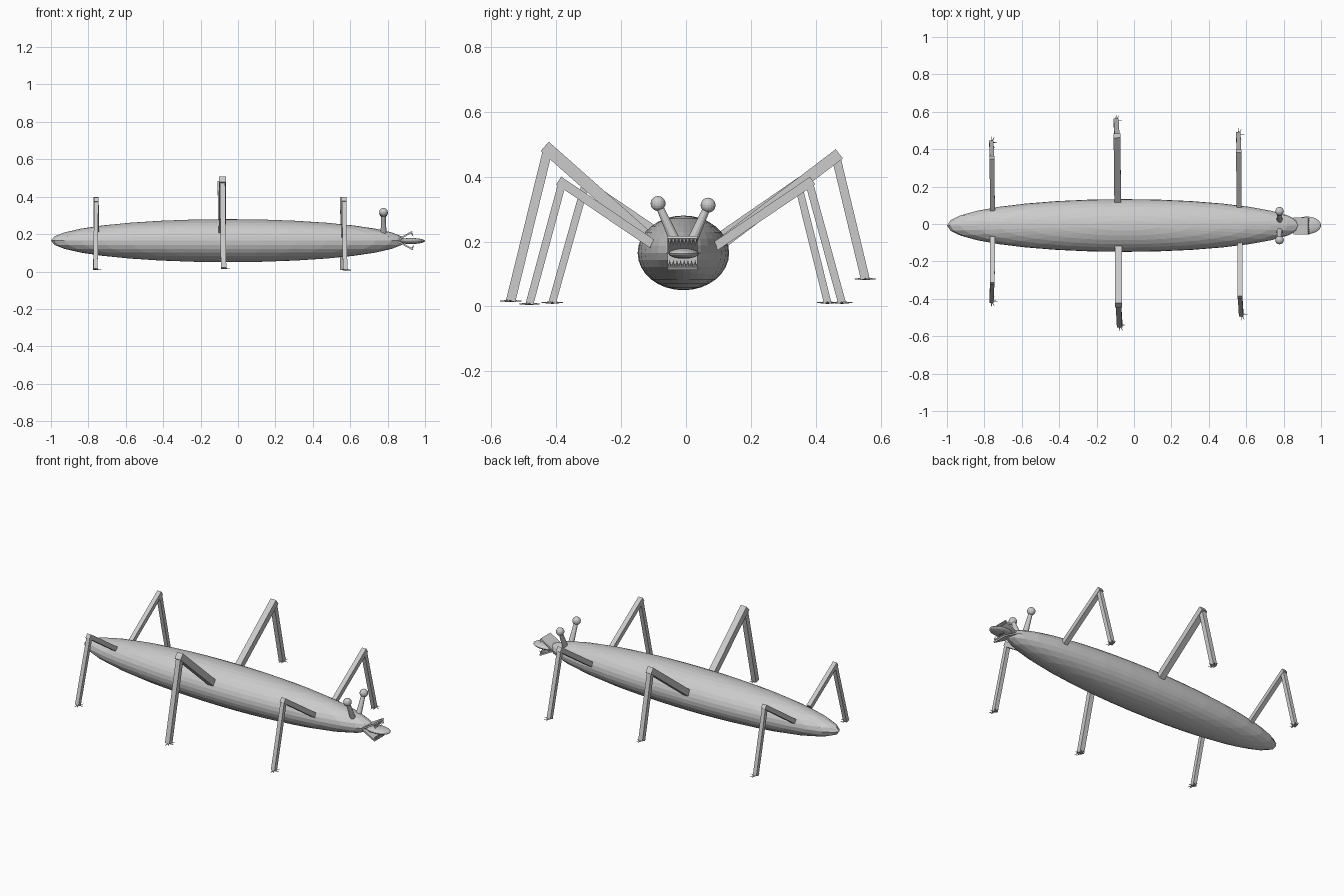
import bpy, bmesh, math
from mathutils import Vector, Matrix

if "Cube" in bpy.data.objects:
    bpy.data.objects.remove(bpy.data.objects["Cube"])

grey = bpy.data.materials.new("plain grey")
grey.diffuse_color = (0.6, 0.6, 0.6, 1)
grey.use_nodes = True
grey.node_tree.nodes["Principled BSDF"].inputs["Base Color"].default_value = grey.diffuse_color


def finish(bm, name):
    bmesh.ops.recalc_face_normals(bm, faces=bm.faces)
    me = bpy.data.meshes.new(name)
    bm.to_mesh(me)
    bm.free()
    me.materials.append(grey)
    ob = bpy.data.objects.new(name, me)
    bpy.context.collection.objects.link(ob)
    return ob


def frame(a, b):
    """Matrix at the midpoint of a-b: z along a-b, x close to world x."""
    z = (b - a).normalized()
    ref = Vector((1, 0, 0)) if abs(z.x) < 0.9 else Vector((0, 1, 0))
    y = z.cross(ref).normalized()
    x = y.cross(z)
    m = Matrix((x, y, z)).transposed().to_4x4()
    m.translation = (a + b) / 2
    return m


def beam(bm, a, b, w, t):
    a, b = Vector(a), Vector(b)
    bmesh.ops.create_cube(bm, size=1, matrix=frame(a, b) @ Matrix.Diagonal((w, t, (b - a).length, 1)))


def rod(bm, a, b, r1, r2, n):
    a, b = Vector(a), Vector(b)
    bmesh.ops.create_cone(bm, cap_ends=True, segments=n, radius1=r1, radius2=r2,
                          depth=(b - a).length, matrix=frame(a, b))


def ellipsoid(bm, c, r, u, v):
    bmesh.ops.create_uvsphere(bm, u_segments=u, v_segments=v, radius=1,
                              matrix=Matrix.Translation(c) @ Matrix.Diagonal((*r, 1)))


# long body
bm = bmesh.new()
ellipsoid(bm, (-0.053, -0.008, 0.165), (0.947, 0.141, 0.115), 32, 16)
finish(bm, "body")

# legs: hip, knee, foot, upper width, lower width
legs = {
    "front_left_leg": ((0.567, -0.10, 0.19), (0.567, -0.392, 0.388), (0.573, -0.482, 0.008), 0.028, 0.024),
    "front_right_leg": ((0.562, 0.09, 0.185), (0.560, 0.390, 0.388), (0.558, 0.480, 0.012), 0.028, 0.024),
    "middle_left_leg": ((-0.084, -0.11, 0.205), (-0.083, -0.435, 0.493), (-0.077, -0.540, 0.017), 0.038, 0.029),
    "middle_right_leg": ((-0.087, 0.11, 0.195), (-0.091, 0.472, 0.470), (-0.096, 0.552, 0.085), 0.036, 0.027),
    "back_left_leg": ((-0.756, -0.075, 0.22), (-0.758, -0.320, 0.386), (-0.762, -0.412, 0.012), 0.026, 0.023),
    "back_right_leg": ((-0.757, 0.075, 0.195), (-0.759, 0.355, 0.388), (-0.763, 0.436, 0.012), 0.026, 0.023),
}
for name, (hip, knee, foot, w1, w2) in legs.items():
    bm = bmesh.new()
    hip, knee, foot = Vector(hip), Vector(knee), Vector(foot)
    beam(bm, hip, knee, w1, w1)
    beam(bm, knee + (hip - knee).normalized() * 0.012 - Vector((0, 0, 0.004)), foot, w2, w2)
    # thin toes spreading from the foot
    base = Vector((foot.x, foot.y, max(foot.z, 0.004)))
    for deg in (0, 60, -60, 90, -90):
        d = Vector((math.cos(math.radians(deg)), math.sin(math.radians(deg)), 0))
        rod(bm, base, base + d * 0.033, 0.004, 0.001, 6)
    finish(bm, name)

# eye stalks and eyeballs
for side, root, ball in (("left", (0.778, -0.035, 0.205), (0.778, -0.086, 0.317)),
                         ("right", (0.778, 0.02, 0.205), (0.778, 0.068, 0.312))):
    bm = bmesh.new()
    rod(bm, root, ball, 0.016, 0.011, 12)
    finish(bm, side + "_eye_stalk")
    bm = bmesh.new()
    ellipsoid(bm, ball, (0.023,) * 3, 16, 10)
    finish(bm, side + "_eye")

# open jaws, each a thin plate with a row of teeth along the inner face
YC = -0.011
for name, s, tip in (("upper_jaw", 1, (0.932, YC, 0.213)), ("lower_jaw", -1, (0.936, YC, 0.117))):
    root, tip = Vector((0.855, YC, 0.165 + s * 0.004)), Vector(tip)
    bm = bmesh.new()
    d = (tip - root).normalized()
    m = frame(root, tip)
    bmesh.ops.create_cube(bm, size=1, matrix=m @ Matrix.Diagonal((0.009, 0.092, (tip - root).length, 1))
                          if abs(m.col[1].y) > 0.5 else
                          m @ Matrix.Diagonal((0.092, 0.009, (tip - root).length, 1)))
    inward = Vector((-d.z * -s, 0, d.x * -s)).normalized()
    for i in range(8):
        p = tip - d * 0.008 + Vector((0, (i - 3.5) * 0.0112, 0))
        rod(bm, p, p + inward * 0.026, 0.006, 0.0, 6)
    finish(bm, name)

# tongue
bm = bmesh.new()
ellipsoid(bm, (0.925, -0.007, 0.163), (0.075, 0.047, 0.016), 20, 10)
finish(bm, "tongue")
